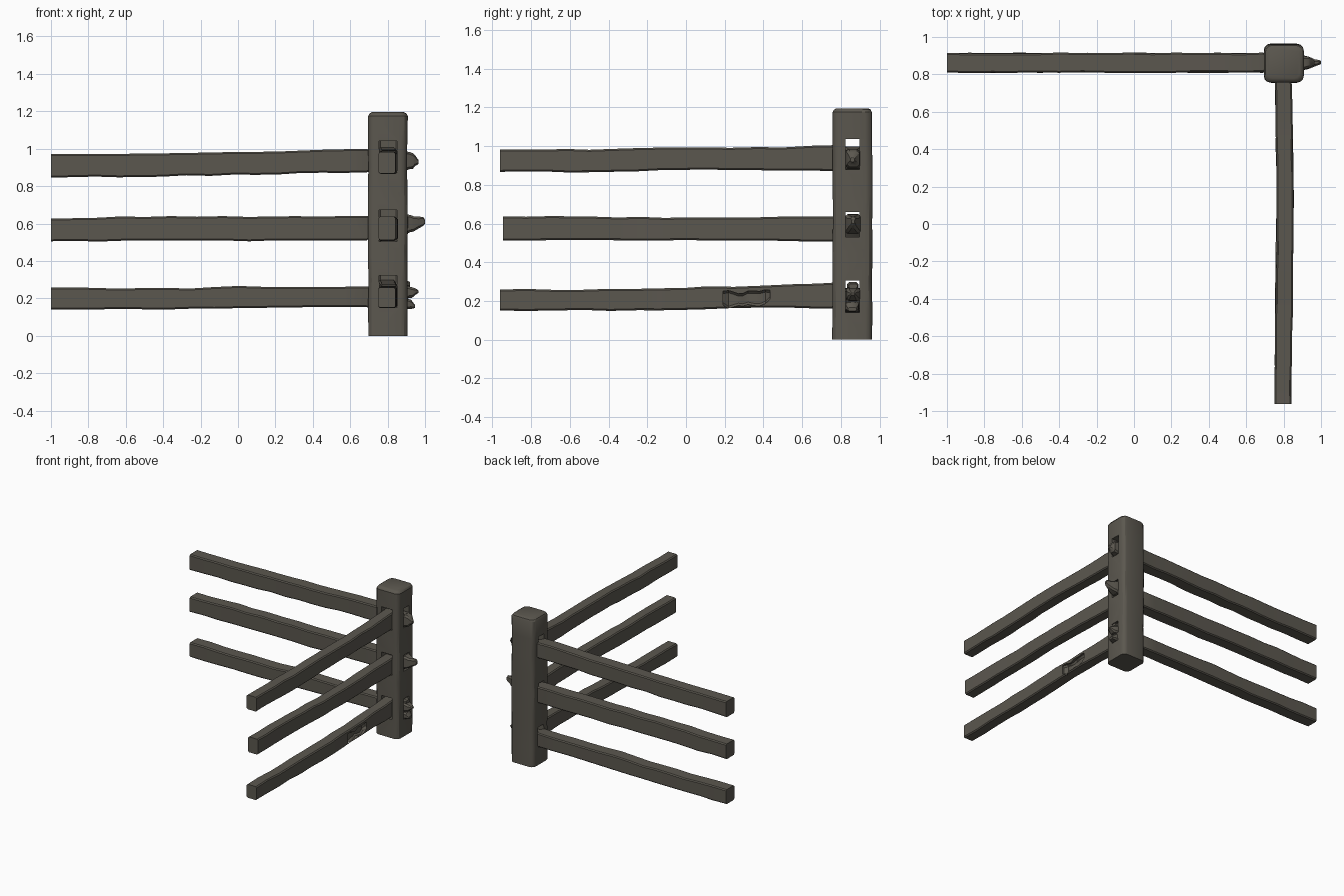
import bpy, bmesh, math, random
random.seed(4)

wood = bpy.data.materials.new("weathered wood")
wood.diffuse_color = (0.105, 0.096, 0.078, 1)


def place(axis, s, c, d):
    return {'x': (s, c, d), 'y': (c, s, d), 'z': (c, d, s)}[axis]


def ring(c0, c1, d0, d1, r, seg):
    """Rectangle with rounded (seg > 1) or chamfered (seg = 1) corners."""
    pts = []
    for k, (cx, cy) in enumerate([(c1 - r, d1 - r), (c0 + r, d1 - r),
                                  (c0 + r, d0 + r), (c1 - r, d0 + r)]):
        for i in range(seg + 1):
            a = math.pi / 2 * (k + i / seg)
            pts.append((cx + r * math.cos(a), cy + r * math.sin(a)))
    return pts


def loft(name, axis, stations, r=0.008, seg=1, step=0.13, jitter=0.0):
    """Timber through stations (s, c0, c1, d0, d1), subdivided and roughened."""
    full = []
    for a, b in zip(stations, stations[1:]):
        n = max(1, round(abs(b[0] - a[0]) / step))
        full += [[p + (q - p) * i / n for p, q in zip(a, b)] for i in range(n)]
    full.append(list(stations[-1]))
    bm = bmesh.new()
    rings = []
    for i, (s, c0, c1, d0, d1) in enumerate(full):
        j = jitter if 0 < i < len(full) - 1 else 0
        n4 = [random.uniform(-j, j) for _ in range(4)]
        rr = min(r, (c1 - c0) * 0.3, (d1 - d0) * 0.3)
        pts = ring(c0 + n4[0], c1 + n4[1], d0 + n4[2], d1 + n4[3], rr, seg)
        rings.append([bm.verts.new(place(axis, s, *p)) for p in pts])
    for a, b in zip(rings, rings[1:]):
        for i in range(len(a)):
            k = (i + 1) % len(a)
            bm.faces.new((a[i], a[k], b[k], b[i]))
    bm.faces.new(rings[0])
    bm.faces.new(rings[-1])
    bmesh.ops.recalc_face_normals(bm, faces=bm.faces)
    me = bpy.data.meshes.new(name)
    bm.to_mesh(me)
    bm.free()
    me.materials.append(wood)
    ob = bpy.data.objects.new(name, me)
    bpy.context.collection.objects.link(ob)
    return ob


def box(name, x0, x1, y0, y1, z0, z1):
    return loft(name, 'z', [(z0, x0, x1, y0, y1), (z1, x0, x1, y0, y1)], 0.006, 1, 9)


def activate(ob):
    bpy.ops.object.select_all(action='DESELECT')
    ob.select_set(True)
    bpy.context.view_layer.objects.active = ob


def cut(ob, cutter):
    activate(ob)
    m = ob.modifiers.new("cut", 'BOOLEAN')
    m.operation, m.solver, m.object = 'DIFFERENCE', 'EXACT', cutter
    bpy.ops.object.modifier_apply(modifier=m.name)
    bpy.data.objects.remove(cutter)


# corner post, slightly uneven, with a softened top
post = loft("corner_post", 'z', [
    (0, 0.697, 0.905, 0.755, 0.962), (0.3, 0.697, 0.907, 0.756, 0.962),
    (0.6, 0.693, 0.907, 0.758, 0.963), (0.9, 0.696, 0.905, 0.757, 0.963),
    (1.175, 0.695, 0.907, 0.757, 0.961), (1.188, 0.702, 0.9, 0.764, 0.954),
    (1.195, 0.715, 0.887, 0.777, 0.941)], r=0.035, seg=3, step=0.15, jitter=0.0015)

# mortises: blind ones on the front, through ones sideways
for z0, z1 in [(0.87, 1.04), (0.505, 0.672), (0.15, 0.322)]:
    cut(post, box("front_mortise", 0.755, 0.85, 0.6, 0.815, z0, z1))
for z0, z1 in [(0.88, 1.037), (0.53, 0.66), (0.14, 0.305)]:
    cut(post, box("side_mortise", 0.5, 1.1, 0.825, 0.897, z0, z1))

# rails running left: (x, z bottom, z top), tenoned through the post
left = {
    "top": [(-1, 0.845, 0.972), (-0.4, 0.853, 0.975), (0.1, 0.862, 0.985),
            (0.45, 0.87, 0.993), (0.69, 0.875, 0.997)],
    "middle": [(-1, 0.505, 0.628), (-0.5, 0.507, 0.638), (0.2, 0.508, 0.638),
               (0.69, 0.507, 0.642)],
    "bottom": [(-1, 0.141, 0.258), (-0.25, 0.142, 0.252), (0.0, 0.149, 0.264),
               (0.69, 0.153, 0.262)],
}
tenon = {"top": (0.887, 0.985), "middle": (0.545, 0.642), "bottom": (0.15, 0.258)}
parts = [post]
for key, st in left.items():
    z0, z1 = tenon[key]
    full = [(x, 0.81, 0.914, a, b) for x, a, b in st]
    full += [(0.725, 0.829, 0.895, z0, z1), (0.908, 0.829, 0.895, z0, z1)]
    parts.append(loft("left_rail_" + key, 'x', full, jitter=0.003))

# splintered tenon ends: (x, y0, y1, z0, z1)
splinters = [
    [(0.9, 0.825, 0.9, 0.885, 0.985), (0.935, 0.832, 0.893, 0.895, 0.975),
     (0.945, 0.838, 0.885, 0.905, 0.965), (0.965, 0.85, 0.872, 0.918, 0.94)],
    [(0.9, 0.822, 0.902, 0.545, 0.648), (0.94, 0.832, 0.893, 0.556, 0.64),
     (0.965, 0.842, 0.884, 0.575, 0.637), (0.99, 0.85, 0.876, 0.588, 0.632),
     (1.0, 0.856, 0.872, 0.6, 0.62)],
    [(0.9, 0.824, 0.895, 0.142, 0.2), (0.925, 0.828, 0.892, 0.145, 0.19),
     (0.945, 0.838, 0.88, 0.148, 0.166)],
    [(0.9, 0.826, 0.9, 0.195, 0.268), (0.93, 0.832, 0.895, 0.205, 0.262),
     (0.95, 0.84, 0.885, 0.222, 0.25), (0.965, 0.852, 0.872, 0.23, 0.242)],
    [(0.895, 0.832, 0.892, 0.255, 0.298), (0.92, 0.842, 0.885, 0.265, 0.288)],
]
for i, st in enumerate(splinters):
    parts.append(loft("splintered_end_%d" % (i + 1), 'x', st, r=0.012, step=0.02, jitter=0.003))

# rails running forward: (y, x shift, z bottom, z top)
front = {
    "top": [(-0.962, 0, 0.867, 0.983), (-0.5, 0.005, 0.867, 0.983), (0.1, 0.012, 0.877, 0.994),
            (0.5, 0.006, 0.872, 0.994), (0.82, 0, 0.87, 1.006)],
    "middle": [(-0.945, 0, 0.512, 0.637), (-0.35, 0.005, 0.512, 0.634), (0, 0.014, 0.515, 0.628),
               (0.4, 0.008, 0.51, 0.634), (0.82, 0, 0.506, 0.637)],
    "bottom": [(-0.962, 0, 0.15, 0.259), (-0.25, 0.005, 0.151, 0.26), (0.1, 0.013, 0.158, 0.272),
               (0.4, 0.007, 0.163, 0.278), (0.82, 0, 0.163, 0.298)],
}
for key, st in front.items():
    rail = loft("front_rail_" + key, 'y',
                [(y, 0.752 + s, 0.841 + s, a, b) for y, s, a, b in st], jitter=0.003)
    if key == "bottom":
        # broken-out chip on the outer face
        chip = loft("chip", 'y', [
            (0.19, 0.835, 0.9, 0.18, 0.25), (0.22, 0.822, 0.9, 0.163, 0.256),
            (0.27, 0.828, 0.9, 0.172, 0.24), (0.32, 0.818, 0.9, 0.18, 0.247),
            (0.38, 0.826, 0.9, 0.175, 0.25), (0.41, 0.82, 0.9, 0.19, 0.262),
            (0.435, 0.836, 0.9, 0.21, 0.255)], r=0.012, step=0.03, jitter=0.005)
        cut(rail, chip)
    parts.append(rail)

for ob in parts:
    activate(ob)
    bpy.ops.object.shade_smooth_by_angle(angle=math.radians(30))
